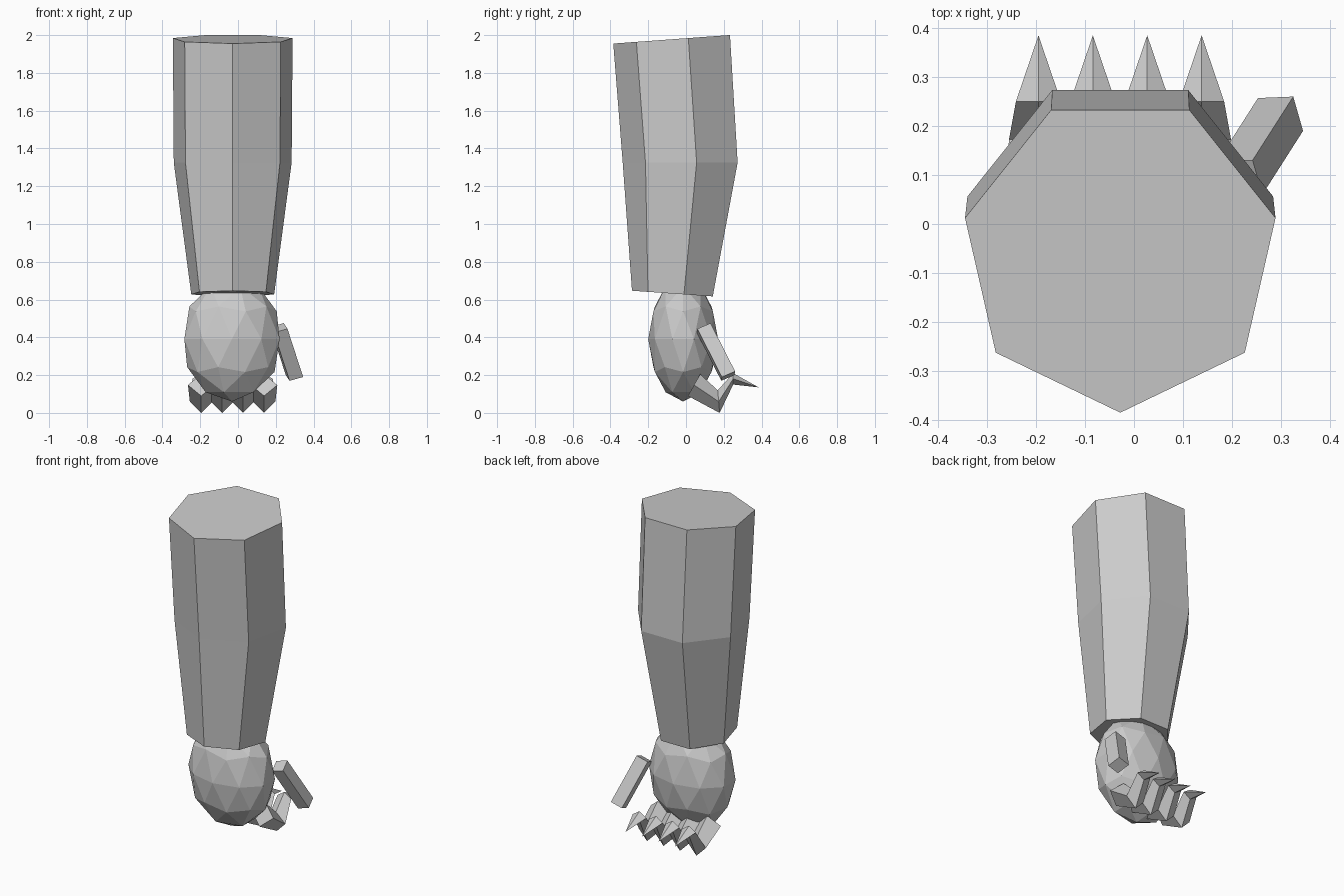
import bpy, bmesh, math
from mathutils import Vector, Matrix

cube = bpy.data.objects.get("Cube")
if cube:
    bpy.data.objects.remove(cube, do_unlink=True)

grey = bpy.data.materials.new("plain_grey")
grey.use_nodes = True
COLOUR = (0.6, 0.6, 0.6, 1)
grey.diffuse_color = COLOUR
grey.node_tree.nodes["Principled BSDF"].inputs["Base Color"].default_value = COLOUR


def finish(name, bm):
    """Turn a bmesh into a flat shaded grey object."""
    bmesh.ops.recalc_face_normals(bm, faces=bm.faces)
    mesh = bpy.data.meshes.new(name)
    bm.to_mesh(mesh)
    bm.free()
    mesh.materials.append(grey)
    obj = bpy.data.objects.new(name, mesh)
    bpy.context.collection.objects.link(obj)
    return obj


def loft(name, rings, tip=None):
    """Skin equal rings of points; close with caps or a pointed tip."""
    bm = bmesh.new()
    loops = [[bm.verts.new(p) for p in ring] for ring in rings]
    n = len(loops[0])
    for a, b in zip(loops, loops[1:]):
        for i in range(n):
            j = (i + 1) % n
            bm.faces.new((a[i], a[j], b[j], b[i]))
    bm.faces.new(loops[0])
    if tip is None:
        bm.faces.new(loops[-1])
    else:
        point = bm.verts.new(tip)
        for i in range(n):
            bm.faces.new((loops[-1][i], loops[-1][(i + 1) % n], point))
    return finish(name, bm)


# Forearm: seven sided, tapering to the wrist, with tilted ends
def arm_ring(radius, y, z, slope):
    ring = []
    for k in range(7):
        a = -math.pi / 2 + k * math.tau / 7
        dy = radius * math.sin(a)
        ring.append((-0.028 + radius * math.cos(a), y + dy, z + slope * dy))
    return ring


loft("forearm", [arm_ring(0.225, -0.061, 0.631, -0.07),
                 arm_ring(0.32, -0.015, 1.325, 0),
                 arm_ring(0.325, -0.06, 1.979, 0.073)])

# Palm: stretched faceted ball
bm = bmesh.new()
bmesh.ops.create_icosphere(bm, subdivisions=2, radius=1)
bmesh.ops.transform(bm, verts=bm.verts, matrix=Matrix.Translation((-0.032, -0.015, 0.39))
                    @ Matrix.Diagonal((0.265, 0.185, 0.33, 1)))
finish("palm", bm)


# Fingers: bent diamond prisms ending in claws
def diamond(x, half, upper, lower):
    y, z = [(u + l) / 2 for u, l in zip(upper, lower)]
    return [(x, *upper), (x + half, y, z), (x, *lower), (x - half, y, z)]


for i in range(4):
    x = -0.195 + i * 0.111
    loft(f"finger_{i + 1}", [diamond(x, 0.07, (0.075, 0.205), (0.01, 0.09)),
                             diamond(x, 0.06, (0.168, 0.12), (0.178, 0.0)),
                             diamond(x, 0.046, (0.25, 0.21), (0.25, 0.15))],
         tip=(x, 0.385, 0.135))

# Thumb: slanted box leaning out from the palm
corner = Vector((0.325, 0.26, 0.22))
u = Vector((0.02, -0.07, -0.03))
v = Vector((-0.072, -0.003, -0.02))
w = Vector((-0.083, -0.13, 0.255))
end = [corner, corner + u, corner + u + v, corner + v]
loft("thumb", [end, [p + w for p in end]])
